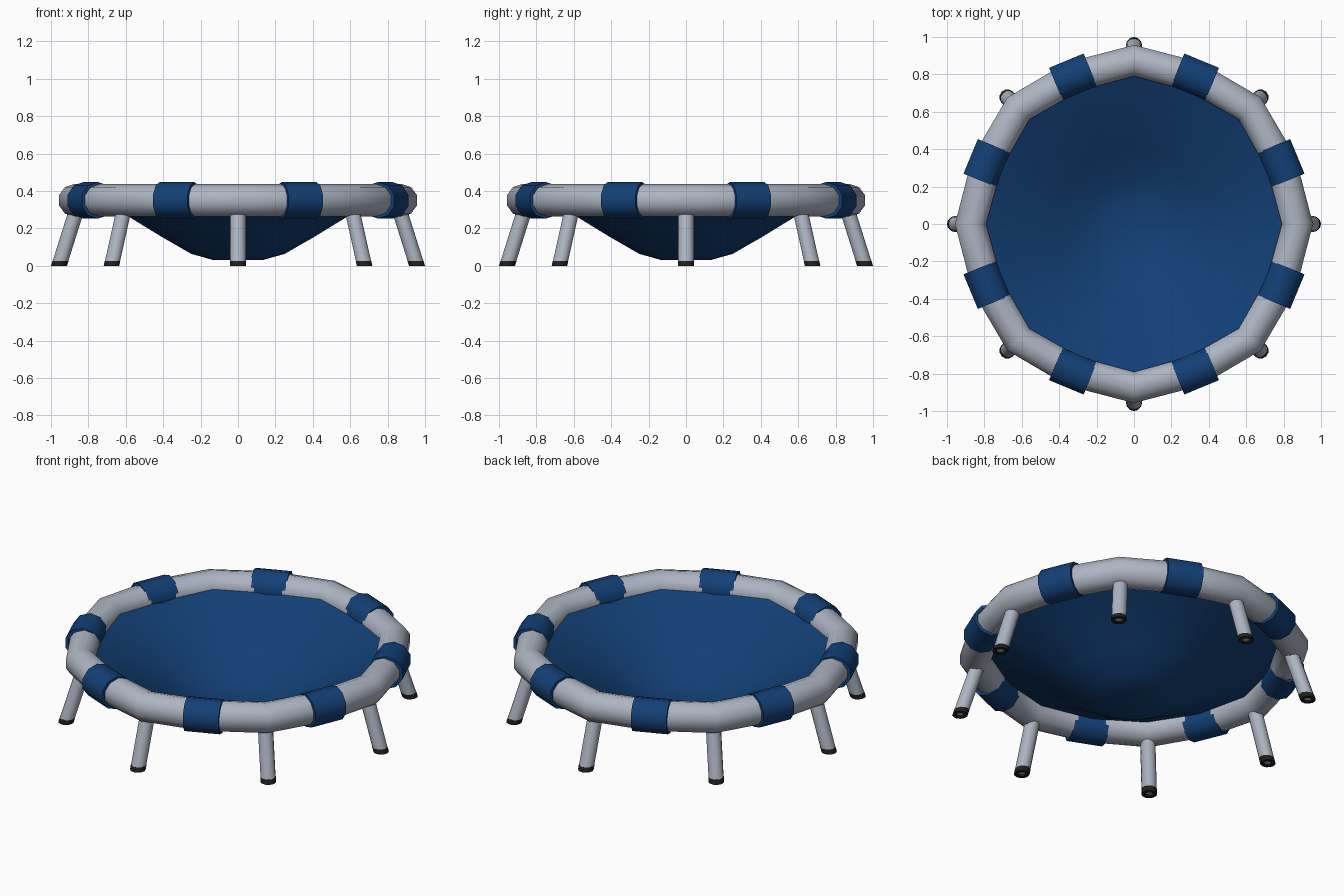
import bpy, bmesh, math
from mathutils import Vector

if "Cube" in bpy.data.objects:
    bpy.data.objects.remove(bpy.data.objects["Cube"])

def material(name, rgb):
    m = bpy.data.materials.new(name)
    m.diffuse_color = (*rgb, 1)
    m.use_nodes = True
    m.node_tree.nodes["Principled BSDF"].inputs["Base Color"].default_value = m.diffuse_color
    return m

GREY = material("grey metal", (0.42, 0.46, 0.54))
BLUE = material("dark blue fabric", (0.006, 0.05, 0.18))
BLACK = material("black rubber", (0.014, 0.014, 0.015))
RING_Z = 0.35
UP = Vector((0, 0, 1))

def polar(angle):
    return Vector((math.cos(angle), math.sin(angle), 0))

def section(centre, u, v, radius, sides):
    """Points of a polygon around centre in the plane of u and v, starting at u."""
    return [centre + radius * (u * math.cos(2 * math.pi * i / sides) +
                               v * math.sin(2 * math.pi * i / sides)) for i in range(sides)]

def loft(name, rings, mat, closed=False, cap_start=False, cap_end=False, angle=40):
    """Skin a list of equal-sided sections into one smooth-shaded mesh."""
    bm = bmesh.new()
    loops = [[bm.verts.new(p) for p in r] for r in rings]
    n = len(loops[0])
    pairs = list(zip(loops, loops[1:]))
    if closed:
        pairs.append((loops[-1], loops[0]))
    for a, b in pairs:
        for i in range(n):
            j = (i + 1) % n
            bm.faces.new((a[i], a[j], b[j], b[i]))
    if cap_start:
        bm.faces.new(loops[0][::-1])
    if cap_end:
        bm.faces.new(loops[-1])
    bmesh.ops.recalc_face_normals(bm, faces=bm.faces)
    me = bpy.data.meshes.new(name)
    bm.to_mesh(me)
    bm.free()
    me.materials.append(mat)
    ob = bpy.data.objects.new(name, me)
    bpy.context.collection.objects.link(ob)
    bpy.ops.object.select_all(action='DESELECT')
    ob.select_set(True)
    bpy.context.view_layer.objects.active = ob
    bpy.ops.object.shade_smooth_by_angle(angle=math.radians(angle))
    return ob

# Frame ring: ten-sided tube with sixteen bends
rings = []
for k in range(16):
    d = polar(k * math.pi / 8)
    r = 0.874 if k % 2 == 0 else 0.852
    rings.append(section(d * r + UP * RING_Z, UP, d, 0.0875, 10))
loft("frame_ring", rings, GREY, closed=True)

# Sagging mat
profile = [(0.13, 0.03), (0.25, 0.064), (0.40, 0.15), (0.58, 0.26), (0.80, 0.365)]
mat_ob = loft("mat", [section(UP * z, polar(0), polar(math.pi / 2), r, 16)
                      for r, z in profile], BLUE, cap_start=True)
# make the mat's upper side the front side
if mat_ob.data.polygons[0].normal.z < 0:
    mat_ob.data.flip_normals()

for k in range(8):
    # Straight sleeves around the ring between the legs
    a = (k + 0.5) * math.pi / 4
    d, t = polar(a), polar(a + math.pi / 2)
    c = d * 0.852 + UP * RING_Z
    loft(f"sleeve_{k + 1}", [section(c + t * s, UP, d, r, 10) for s, r in
         ((-0.1, 0.08), (-0.1, 0.098), (0.1, 0.098), (0.1, 0.08))], BLUE)

    # Splayed legs, cut level with the ground
    a = k * math.pi / 4
    d, t = polar(a), polar(a + math.pi / 2)

    def level(z, r):
        return section(d * (0.957 - 0.315 * z) + UP * z, d, t, r, 12)

    loft(f"leg_{k + 1}", [level(0.008, 0.042), level(0.33, 0.042)], GREY,
         cap_start=True, cap_end=True)
    # Rubber feet with a small opening underneath
    loft(f"foot_{k + 1}", [level(0.027, 0.041), level(0.027, 0.043), level(0, 0.043),
                           level(0, 0.022), level(0.008, 0.022)], BLACK)
